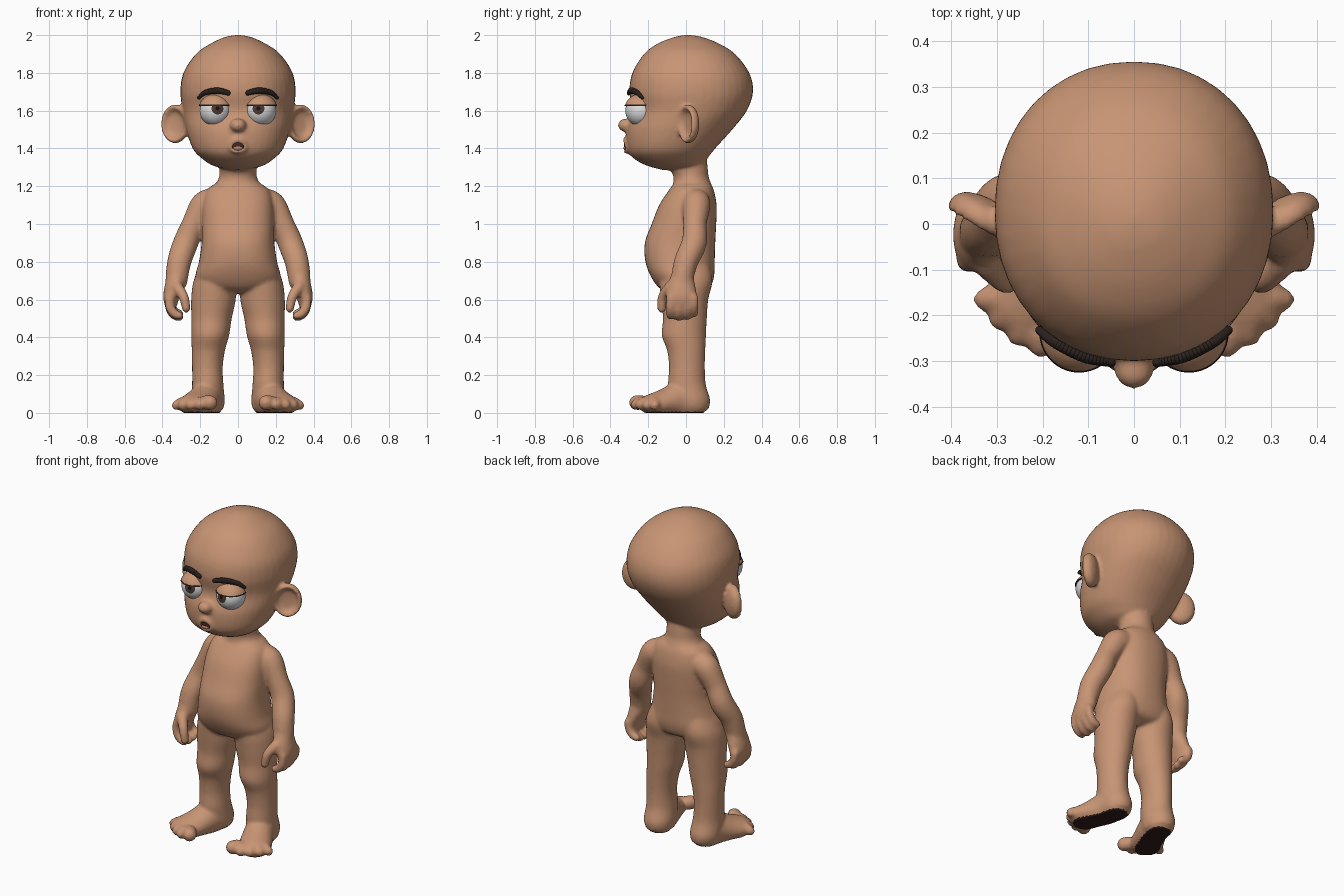
import bpy, bmesh, math
from mathutils import Vector, Matrix

cube = bpy.data.objects.get("Cube")
if cube:
    bpy.data.objects.remove(cube, do_unlink=True)


def material(name, color):
    m = bpy.data.materials.new(name)
    m.use_nodes = True
    m.diffuse_color = (*color, 1)
    bsdf = m.node_tree.nodes["Principled BSDF"]
    bsdf.inputs["Base Color"].default_value = (*color, 1)
    bsdf.inputs["Roughness"].default_value = 0.6
    return m


skin = material("skin", (0.58, 0.3, 0.175))
sole = material("dark sole", (0.03, 0.012, 0.01))
white = material("eye white", (0.72, 0.72, 0.72))
iris = material("iris brown", (0.07, 0.04, 0.03))
black = material("pupil black", (0.006, 0.005, 0.005))
hair = material("brow hair", (0.022, 0.015, 0.012))
inner = material("mouth inside", (0.06, 0.02, 0.015))
tongue_mat = material("tongue", (0.5, 0.24, 0.16))


def spline(points, steps):
    """Smooth curve through tuples of any length."""
    pts = [points[0], *points, points[-1]]
    out = []
    for a, b, c, d in zip(pts, pts[1:], pts[2:], pts[3:]):
        for i in range(steps):
            t = i / steps
            out.append([q + 0.5 * t * (r - p + t * (2 * p - 5 * q + 4 * r - s + t * (3 * (q - r) + s - p)))
                        for p, q, r, s in zip(a, b, c, d)])
    return out + [list(points[-1])]


def loft(bm, rings, side=1, power=2.0, n=40):
    """Rings are (z, centre x, half width, front y, back y)."""
    loops = []
    for z, cx, w, yf, yb in spline(rings, 6):
        loop = []
        for k in range(n):
            a = math.tau * k / n
            c, s = math.cos(a), math.sin(a)
            px = math.copysign(abs(c) ** (2 / power), c)
            py = math.copysign(abs(s) ** (2 / power), s)
            loop.append(bm.verts.new((side * (cx + w * px), (yf + yb) / 2 + (yb - yf) / 2 * py, z)))
        loops.append(loop)
    for a, b in zip(loops, loops[1:]):
        for k in range(n):
            bm.faces.new((a[k], a[(k + 1) % n], b[(k + 1) % n], b[k]))
    bm.faces.new(loops[0])
    bm.faces.new(loops[-1])


def ball(bm, centre, radii, detail=3):
    m = Matrix.Translation(centre) @ Matrix.Diagonal((*radii, 1))
    bmesh.ops.create_icosphere(bm, subdivisions=detail, radius=1, matrix=m)


def chain(bm, points, side=1, steps=6):
    """Row of overlapping balls; points are (x, y, z, radius, vertical radius)."""
    for x, y, z, r, rz in spline(points, steps):
        ball(bm, (side * x, y, z), (r, r, rz))


def finish(name, bm, mats):
    bmesh.ops.recalc_face_normals(bm, faces=bm.faces)
    me = bpy.data.meshes.new(name)
    bm.to_mesh(me)
    bm.free()
    for m in mats:
        me.materials.append(m)
    for p in me.polygons:
        p.use_smooth = True
    ob = bpy.data.objects.new(name, me)
    bpy.context.scene.collection.objects.link(ob)
    return ob


bm = bmesh.new()
# Head
loft(bm, [(1.285, 0, .04, -.12, .03), (1.31, 0, .135, -.21, .08), (1.35, 0, .195, -.28, .115),
          (1.4, 0, .24, -.312, .155), (1.5, 0, .275, -.315, .245), (1.6, 0, .293, -.285, .322),
          (1.7, 0, .305, -.3, .355), (1.8, 0, .289, -.284, .335), (1.9, 0, .223, -.222, .26),
          (1.955, 0, .145, -.15, .175), (1.99, 0, .068, -.06, .085), (2.001, 0, .005, 0, .02)], power=2.12)
# Neck
loft(bm, [(1.42, 0, .09, -.06, .1), (1.3, 0, .098, -.08, .115), (1.25, 0, .1, -.066, .12),
          (1.2, 0, .118, -.07, .135), (1.13, 0, .12, -.07, .13)])
# Torso
loft(bm, [(1.225, 0, .1, -.055, .125), (1.18, 0, .165, -.09, .147), (1.1, 0, .187, -.142, .162),
          (1.0, 0, .192, -.182, .16), (.9, 0, .193, -.218, .155), (.8, 0, .207, -.215, .152),
          (.72, 0, .225, -.185, .148), (.66, 0, .19, -.14, .125), (.635, 0, .08, -.08, .07)], power=2.3)
# Nose and lips
ball(bm, (0, -.318, 1.523), (.043, .043, .036))
chain(bm, [(-.042, -.31, 1.4, .011, .011), (-.03, -.318, 1.43, .012, .012), (0, -.322, 1.446, .014, .013),
           (.03, -.318, 1.43, .012, .012), (.042, -.31, 1.4, .011, .011)])
chain(bm, [(-.04, -.308, 1.396, .01, .01), (0, -.318, 1.382, .014, .012), (.04, -.308, 1.396, .01, .01)])

for s in (1, -1):
    # Leg
    loft(bm, [(.8, .11, .08, -.12, .12), (.7, .123, .112, -.14, .14), (.6, .13, .118, -.132, .118),
              (.5, .14, .107, -.122, .11), (.41, .147, .1, -.128, .106), (.33, .157, .088, -.1, .102),
              (.24, .162, .081, -.09, .1), (.15, .16, .083, -.095, .105), (.07, .158, .088, -.08, .128),
              (.02, .156, .08, -.07, .12)], side=s)
    # Foot
    chain(bm, [(.158, .035, .06, .086, .085), (.175, -.04, .065, .086, .095),
               (.2, -.1, .055, .09, .075), (.225, -.155, .045, .096, .06)], s)
    toes = [(.148, -.262, .04), (.203, -.262, .03), (.25, -.24, .029), (.292, -.205, .028), (.326, -.165, .026)]
    for x, y, r in toes:
        chain(bm, [(x * .8 + .045, y * .8 - .03, .055, r, r), (x, y, r + .014, r, r)], s)
    # Arm
    chain(bm, [(.125, .05, 1.115, .075, .075), (.18, .055, 1.095, .074, .076), (.235, .047, 1.0, .063, .063),
               (.277, .043, .9, .067, .067), (.311, .0, .8, .064, .064), (.326, -.022, .7, .059, .059)], s, 10)
    # Palm
    loft(bm, [(.74, .322, .05, -.075, .035), (.67, .336, .053, -.1, .05), (.61, .353, .043, -.105, .058),
              (.56, .355, .03, -.085, .045)], side=s)
    # Fingers and thumb
    for y, drop in ((-.082, .0), (-.038, .008), (.006, .004), (.042, -.012)):
        chain(bm, [(.364, y * .95, .61, .026, .026), (.36, y, .56 - drop, .025, .025),
                   (.337, y, .525 - drop, .024, .024), (.31, y, .515 - drop, .022, .022)], s)
    chain(bm, [(.322, -.085, .665, .032, .032), (.288, -.122, .615, .027, .027),
               (.274, -.128, .553, .024, .024)], s)
    # Ear: a shallow bowl with a rounded rim
    bowl = [(0, 0), (.55, .004), (.72, .018), (.84, .03), (.95, .026), (1, .008), (.9, -.016), (.5, -.034), (0, -.04)]
    normal = Vector((.5 * s, -.86, 0)).normalized()
    across = Vector((0, 0, 1)).cross(normal)
    centre = Vector((.328 * s, .018, 1.53))
    loops = []
    for r, h in spline(bowl, 3):
        r = max(r, .01)
        loops.append([bm.verts.new(centre + normal * h + across * r * .082 * math.cos(a * math.tau / 32)
                                   + Vector((0, 0, r * .103 * math.sin(a * math.tau / 32)))) for a in range(32)])
    for a, b in zip(loops, loops[1:]):
        for k in range(32):
            bm.faces.new((a[k], a[k - 1], b[k - 1], b[k]))
    bm.faces.new(loops[0])
    bm.faces.new(loops[-1])

# Blend all skin parts into one surface
body = finish("body", bm, [skin, sole])
remesh = body.modifiers.new("blend", 'REMESH')
remesh.mode = 'VOXEL'
remesh.voxel_size = 0.01
smooth = body.modifiers.new("soften", 'SMOOTH')
smooth.factor = 0.5
smooth.iterations = 6
graph = bpy.context.evaluated_depsgraph_get()
mesh = bpy.data.meshes.new_from_object(body.evaluated_get(graph))
body.modifiers.clear()
body.data = mesh
mesh.materials.clear()
mesh.materials.append(skin)
mesh.materials.append(sole)
# Flatten the soles and colour them
for v in mesh.vertices:
    v.co.z = max(v.co.z, 0)
for p in mesh.polygons:
    p.use_smooth = True
    p.material_index = 1 if p.center.z < .006 else 0


def cut_ball(name, centre, radius, low, high, mat):
    """Slice of a ball between two heights."""
    b = bmesh.new()
    bmesh.ops.create_uvsphere(b, u_segments=40, v_segments=28, radius=radius, matrix=Matrix.Translation(centre))
    for z, up in ((low, -1), (high, 1)):
        bmesh.ops.bisect_plane(b, geom=b.verts[:] + b.edges[:] + b.faces[:], plane_co=(0, 0, z),
                               plane_no=(0, 0, up), clear_outer=True)
        rim = [e for e in b.edges if e.is_boundary]
        if rim:
            bmesh.ops.edgeloop_fill(b, edges=rim)
    ob = finish(name, b, [mat])
    for p in ob.data.polygons:
        p.use_smooth = len(p.vertices) < 5


for s, side in ((1, "left"), (-1, "right")):
    # Eyeball, coloured by angle from the line of sight
    centre = Vector((.12 * s, -.238, 1.6))
    gaze = Vector((-.012 * s, -.08, .012)).normalized()
    b = bmesh.new()
    bmesh.ops.create_uvsphere(b, u_segments=32, v_segments=24, radius=.083,
                              matrix=Matrix.Translation(centre) @ gaze.to_track_quat('Z', 'Y').to_matrix().to_4x4())
    for f in b.faces:
        angle = (f.calc_center_median() - centre).angle(gaze)
        f.material_index = 2 if angle < .13 else 1 if angle < .38 else 0
    finish(side + "_eye", b, [white, iris, black])
    # Drooping lid with a dark edge
    cut_ball(side + "_eyelid", centre, .09, 1.631, 1.8, skin)
    cut_ball(side + "_lash_line", centre, .091, 1.626, 1.632, hair)
    # Eyebrow
    b = bmesh.new()
    chain(b, [(.207, -.232, 1.668, .009, .008), (.175, -.258, 1.695, .012, .014), (.11, -.29, 1.706, .013, .017),
              (.05, -.303, 1.694, .01, .014)], s, 9)
    finish(side + "_eyebrow", b, [hair])

# Open mouth and tongue
b = bmesh.new()
ball(b, (0, -.316, 1.415), (.035, .012, .028))
finish("mouth", b, [inner])
b = bmesh.new()
ball(b, (0, -.318, 1.402), (.026, .013, .014))
finish("tongue", b, [tongue_mat])
